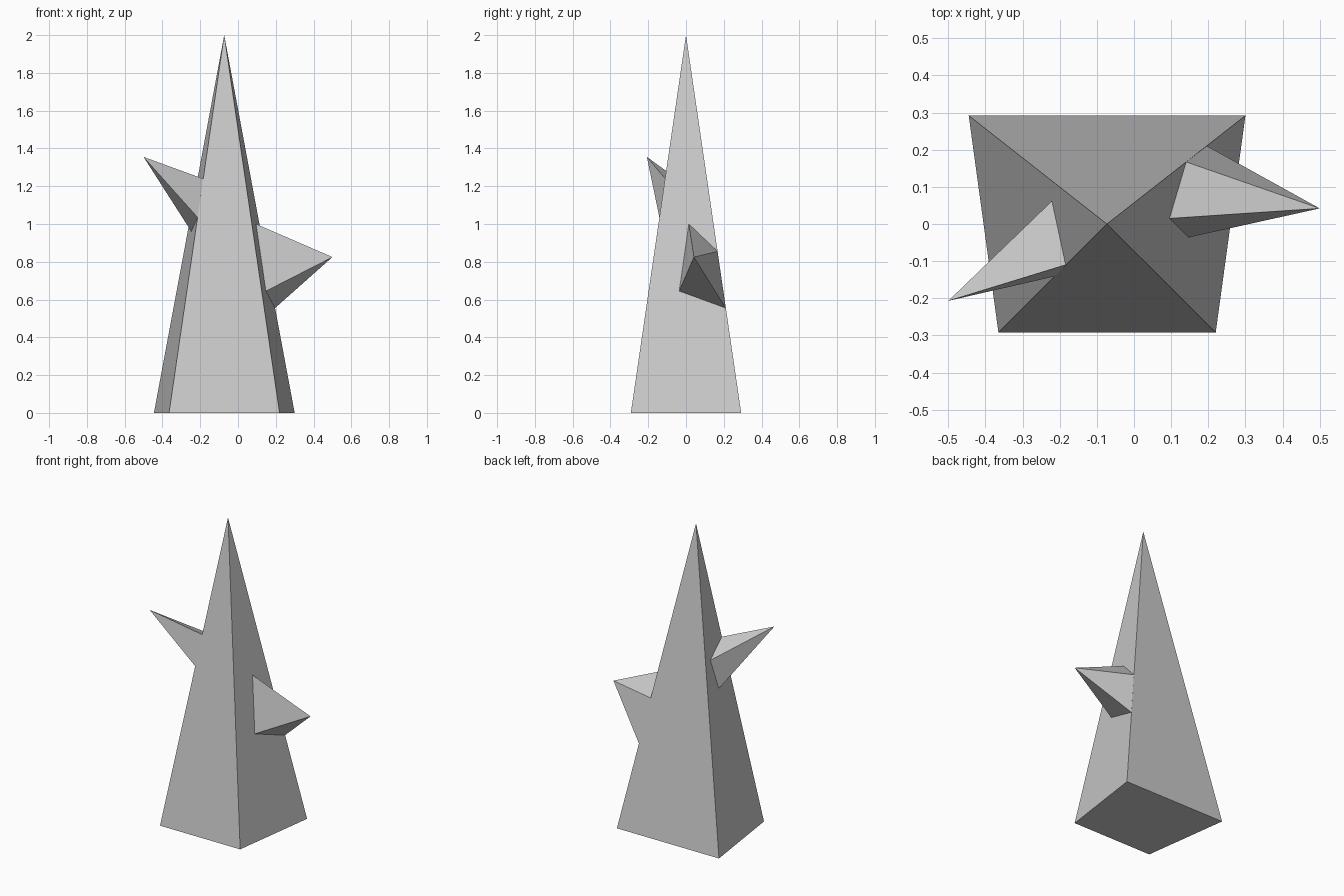
import bpy

if "Cube" in bpy.data.objects:
    bpy.data.objects.remove(bpy.data.objects["Cube"])

APEX = (-0.073, 0.0, 2.0)
BASE = [(-0.365, -0.292, 0), (0.22, -0.292, 0), (0.30, 0.292, 0), (-0.445, 0.292, 0)]


def pyramid(name, base, tip):
    """Closed four-sided pyramid from a base loop and a tip."""
    n = len(base)
    faces = [(i, (i + 1) % n, n) for i in range(n)] + [tuple(reversed(range(n)))]
    mesh = bpy.data.meshes.new(name)
    mesh.from_pydata(base + [tip], [], faces)
    obj = bpy.data.objects.new(name, mesh)
    bpy.context.collection.objects.link(obj)
    return obj


def on_side(front, back, y, z):
    """Point on the sloping side face between two base corners, at given y and z."""
    t = 1 - z / APEX[2]
    mid = (front[0] + back[0]) / 2
    slope = (back[0] - front[0]) / (back[1] - front[1])
    return (APEX[0] + t * (mid - APEX[0]) + slope * y, y, z)


# Tall main spire
pyramid("main_spire", BASE, APEX)

# Side spikes growing out of the left and right faces
right = [(0.015, 1.0), (-0.036, 0.645), (0.21, 0.555), (0.167, 0.855)]
pyramid("right_spike", [on_side(BASE[1], BASE[2], y, z) for y, z in right],
        (0.5, 0.042, 0.825))

left = [(-0.11, 1.24), (0.062, 1.16), (0.01, 0.96), (-0.141, 1.035)]
pyramid("left_spike", [on_side(BASE[0], BASE[3], y, z) for y, z in left],
        (-0.5, -0.207, 1.355))

# Consistent outward normals
import bmesh
for obj in bpy.context.collection.objects:
    bm = bmesh.new()
    bm.from_mesh(obj.data)
    bmesh.ops.recalc_face_normals(bm, faces=bm.faces)
    bm.to_mesh(obj.data)
    bm.free()
